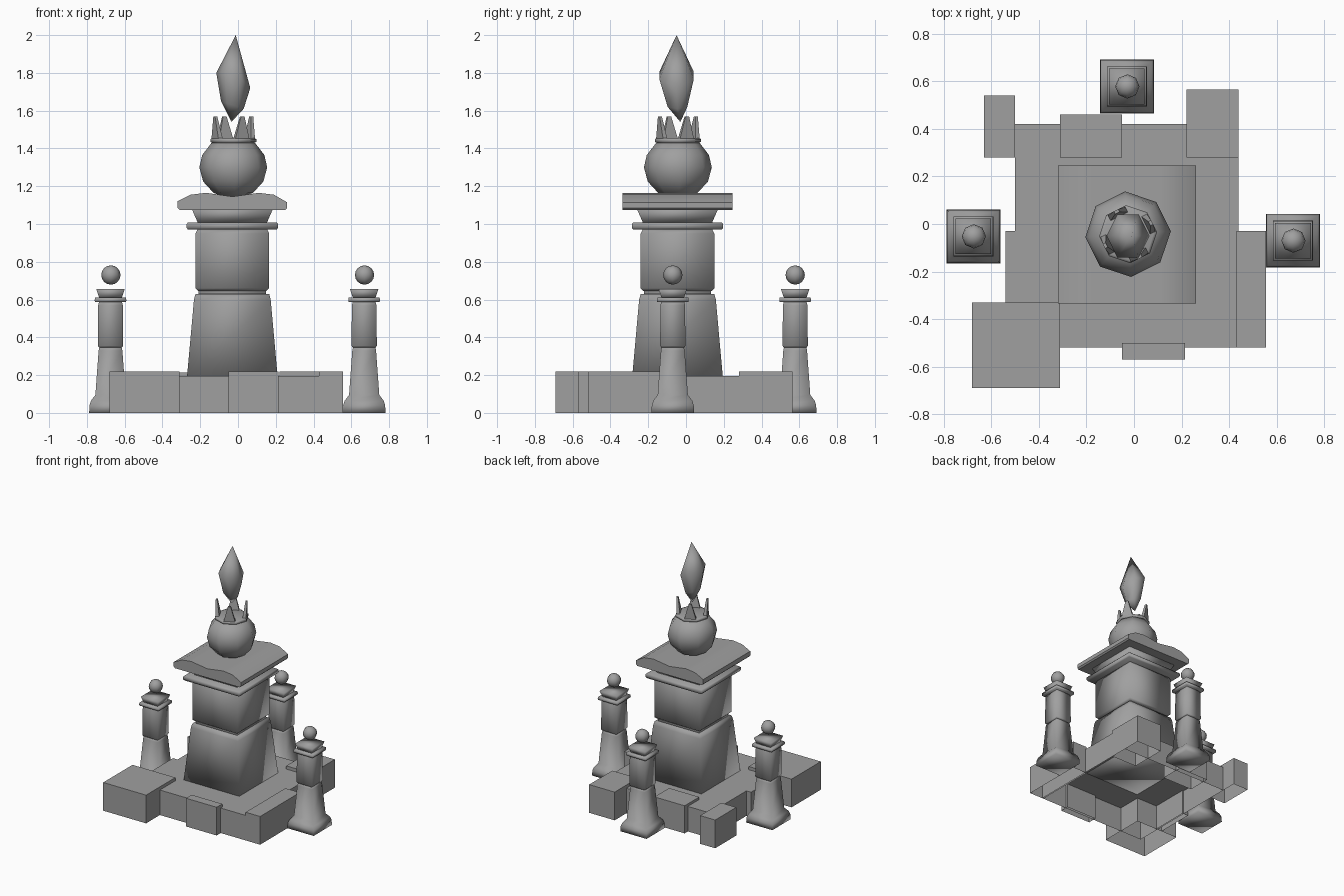
import bpy, bmesh, math
from mathutils import Vector

cube = bpy.data.objects.get("Cube")
if cube:
    bpy.data.objects.remove(cube, do_unlink=True)

stone = bpy.data.materials.new("grey_stone")
stone.use_nodes = True
GREY = (0.35, 0.35, 0.35, 1)
stone.diffuse_color = GREY
stone.node_tree.nodes["Principled BSDF"].inputs["Base Color"].default_value = GREY


def finish(name, bm, smooth=True):
    bmesh.ops.recalc_face_normals(bm, faces=bm.faces)
    mesh = bpy.data.meshes.new(name)
    for f in bm.faces:
        f.smooth = smooth
    bm.to_mesh(mesh)
    bm.free()
    mesh.materials.append(stone)
    obj = bpy.data.objects.new(name, mesh)
    bpy.context.collection.objects.link(obj)
    return obj


def loft(name, centre, rings, sides=4, turn=math.pi / 4, smooth=True):
    """Stack regular rings of (radius, height); square rings use half widths."""
    bm = bmesh.new()
    k = math.sqrt(2) if sides == 4 else 1
    loops = []
    for r, z in rings:
        angles = [turn + math.tau * i / sides for i in range(sides)]
        loops.append([bm.verts.new((centre[0] + k * r * math.cos(a),
                                    centre[1] + k * r * math.sin(a), z)) for a in angles])
    for low, high in zip(loops, loops[1:]):
        for i in range(sides):
            j = (i + 1) % sides
            bm.faces.new((low[i], low[j], high[j], high[i]))
    bm.faces.new(loops[0])
    bm.faces.new(loops[-1])
    return finish(name, bm, smooth)


def open_box(name, x0, x1, y0, y1, top, smooth=False):
    """Hollow block with no underside."""
    bm = bmesh.new()
    bmesh.ops.create_cube(bm, size=1)
    for v in bm.verts:
        v.co = ((x0 + x1) / 2 + v.co.x * (x1 - x0),
                (y0 + y1) / 2 + v.co.y * (y1 - y0), (v.co.z + 0.5) * top)
    bmesh.ops.recalc_face_normals(bm, faces=bm.faces)
    under = [f for f in bm.faces if f.normal.z < -0.5]
    bmesh.ops.delete(bm, geom=under, context='FACES_ONLY')
    return finish(name, bm, smooth)


# Hollow base and the blocks around it
open_box("base", -0.5, 0.44, -0.52, 0.42, 0.195)
BLOCKS = {
    "front_right_block": (-0.68, -0.31, -0.69, -0.33, 0.22),
    "front_block": (-0.05, 0.215, -0.57, -0.5, 0.22),
    "left_block": (0.43, 0.555, -0.52, -0.03, 0.22),
    "right_block": (-0.54, -0.49, -0.33, -0.03, 0.195),
    "back_left_block": (0.22, 0.44, 0.28, 0.565, 0.22),
    "back_block": (-0.31, -0.05, 0.28, 0.46, 0.215),
    "back_right_block": (-0.63, -0.5, 0.28, 0.54, 0.22),
}
for block, dims in BLOCKS.items():
    open_box(block, *dims)

# Tower, from plinth to neck
C = (-0.03, -0.045)
loft("tower_plinth", C, [(0.24, 0.19), (0.203, 0.6), (0.195, 0.63)])
loft("tower_collar", C, [(0.178, 0.62), (0.178, 0.66)])
loft("tower_block", C, [(0.18, 0.645), (0.195, 0.66), (0.195, 0.95), (0.185, 0.97)])
loft("tower_ledge", C, [(0.235, 0.97), (0.242, 0.98), (0.242, 1.0), (0.235, 1.008)])
loft("tower_neck", C, [(0.18, 1.0), (0.215, 1.08)])

# Cap slab: a gently waved profile run from front to back
bm = bmesh.new()
outline = [(-0.31, 1.075), (-0.32, 1.085), (-0.32, 1.12), (-0.25, 1.155), (-0.17, 1.165),
           (-0.03, 1.145), (0.11, 1.165), (0.19, 1.155), (0.26, 1.115), (0.26, 1.085),
           (0.25, 1.075)]
face = bm.faces.new([bm.verts.new((x, -0.335, z)) for x, z in outline])
grown = bmesh.ops.extrude_face_region(bm, geom=[face])["geom"]
bmesh.ops.translate(bm, vec=(0, 0.58, 0),
                    verts=[g for g in grown if isinstance(g, bmesh.types.BMVert)])
if not face.is_valid or len(bm.faces) < 13:
    bm.faces.new([v for v in bm.verts if v.co.y < -0.3])
slab = finish("cap_slab", bm)
bpy.context.view_layer.objects.active = slab
slab.select_set(True)
bpy.ops.object.shade_smooth_by_angle(angle=math.radians(40))

# Globe and crown
G = (-0.025, -0.043)
TURN = math.radians(4)
loft("globe", G, [(0.04, 1.14), (0.105, 1.165), (0.16, 1.225), (0.18, 1.3),
                  (0.165, 1.365), (0.115, 1.43)], 8, TURN)
loft("crown_band", G, [(0.105, 1.425), (0.122, 1.435), (0.122, 1.45), (0.11, 1.455)], 8, TURN)

for n in range(4):
    bm = bmesh.new()
    mid = math.radians(26.5 + 90 * n)
    out = Vector((math.cos(mid), math.sin(mid), 0))
    side = Vector((-out.y, out.x, 0))
    origin = Vector((*G, 0))
    corners = []
    for half, inner, outer, z in ((0.043, 0.082, 0.108, 1.445), (0.01, 0.1, 0.113, 1.57)):
        corners.append([bm.verts.new(origin + out * d + side * s + Vector((0, 0, z)))
                        for d, s in ((inner, -half), (outer, -half), (outer, half), (inner, half))])
    low, high = corners
    bm.faces.new(low)
    bm.faces.new(high)
    for i in range(4):
        j = (i + 1) % 4
        bm.faces.new((low[i], low[j], high[j], high[i]))
    finish(f"crown_spike_{n + 1}", bm, False)

# Floating flame: a lopsided six-sided crystal
bm = bmesh.new()
foot = bm.verts.new((-0.035, -0.03, 1.54))
tip = bm.verts.new((-0.012, -0.05, 2.0))
lower, upper = [], []
for i in range(6):
    a = math.tau * i / 6
    x, y = math.cos(a), math.sin(a)
    lower.append(bm.verts.new((-0.03 + 0.06 * x, -0.045 + 0.06 * y, 1.63 - 0.02 * x)))
    upper.append(bm.verts.new((-0.025 + 0.09 * x, -0.05 + 0.105 * y, 1.76 - 0.04 * x + 0.03 * abs(y))))
for i in range(6):
    j = (i + 1) % 6
    bm.faces.new((foot, lower[j], lower[i]))
    bm.faces.new((lower[i], lower[j], upper[j], upper[i]))
    bm.faces.new((upper[i], upper[j], tip))
finish("flame", bm)

# Three small pillars with floating balls
PILLARS = {"left": (0.668, -0.07), "right": (-0.675, -0.052), "back": (-0.03, 0.578)}
for side, c in PILLARS.items():
    loft(f"{side}_pillar_foot", c, [(0.113, 0), (0.111, 0.04), (0.103, 0.065), (0.08, 0.095),
                                    (0.063, 0.33), (0.058, 0.35)])
    loft(f"{side}_pillar_shaft", c, [(0.06, 0.345), (0.067, 0.355), (0.065, 0.57), (0.06, 0.59)])
    loft(f"{side}_pillar_ledge", c, [(0.082, 0.587), (0.084, 0.595), (0.082, 0.61)])
    loft(f"{side}_pillar_top", c, [(0.058, 0.605), (0.075, 0.655)])
    bm = bmesh.new()
    bmesh.ops.create_uvsphere(bm, u_segments=8, v_segments=8, radius=0.051)
    bmesh.ops.translate(bm, vec=(c[0] + 0.002, c[1], 0.73), verts=bm.verts)
    finish(f"{side}_pillar_ball", bm)
